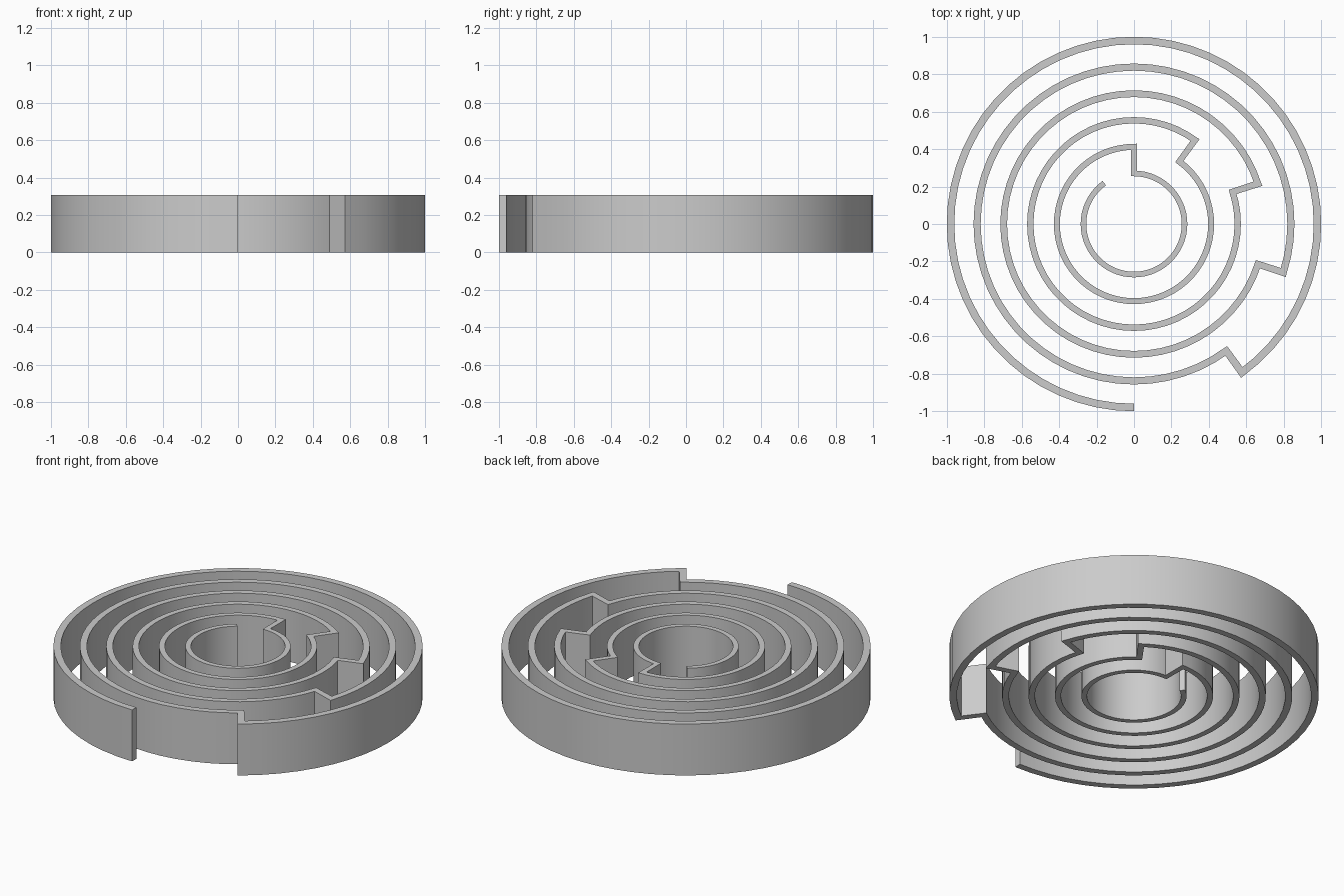
import bpy, bmesh
from math import cos, sin, radians
from mathutils import Vector

if "Cube" in bpy.data.objects:
    bpy.data.objects.remove(bpy.data.objects["Cube"])

RINGS, STEP, HEIGHT, SEGS = 6, 0.142, 0.307, 54

# Centre line: six clockwise arcs, each ending in a radial step inwards
path = []
for i in range(RINGS):
    r, start = 0.98 - STEP * i, -90 + 36 * i
    width = 0.04 - 0.002 * i
    for k in range(SEGS + 1):
        a = radians(start - 324 * k / SEGS)
        path.append((Vector((r * cos(a), r * sin(a))), width))


def offset(k):
    """Mitred half-width vector at path point k."""
    p, w = path[k]
    dirs = []
    if k > 0:
        dirs.append((p - path[k - 1][0]).normalized())
    if k < len(path) - 1:
        dirs.append((path[k + 1][0] - p).normalized())
    normals = [Vector((-d.y, d.x)) for d in dirs]
    m = sum(normals, Vector((0, 0))).normalized()
    return m * (w / 2 / m.dot(normals[0]))


# Sweep a rectangular wall section along the centre line
bm = bmesh.new()
sections = []
for k, (p, w) in enumerate(path):
    o = offset(k)
    a, b = p + o, p - o
    sections.append([bm.verts.new((q.x, q.y, z))
                     for q, z in ((a, 0), (b, 0), (b, HEIGHT), (a, HEIGHT))])
for s, t in zip(sections, sections[1:]):
    for j in range(4):
        n = (j + 1) % 4
        bm.faces.new((s[j], s[n], t[n], t[j]))
bm.faces.new(sections[0])
bm.faces.new(sections[-1][::-1])
bmesh.ops.recalc_face_normals(bm, faces=bm.faces)

mesh = bpy.data.meshes.new("labyrinth_wall")
bm.to_mesh(mesh)
bm.free()
wall = bpy.data.objects.new("labyrinth_wall", mesh)
bpy.context.collection.objects.link(wall)
bpy.context.view_layer.objects.active = wall
wall.select_set(True)
bpy.ops.object.shade_smooth_by_angle(angle=radians(30))
